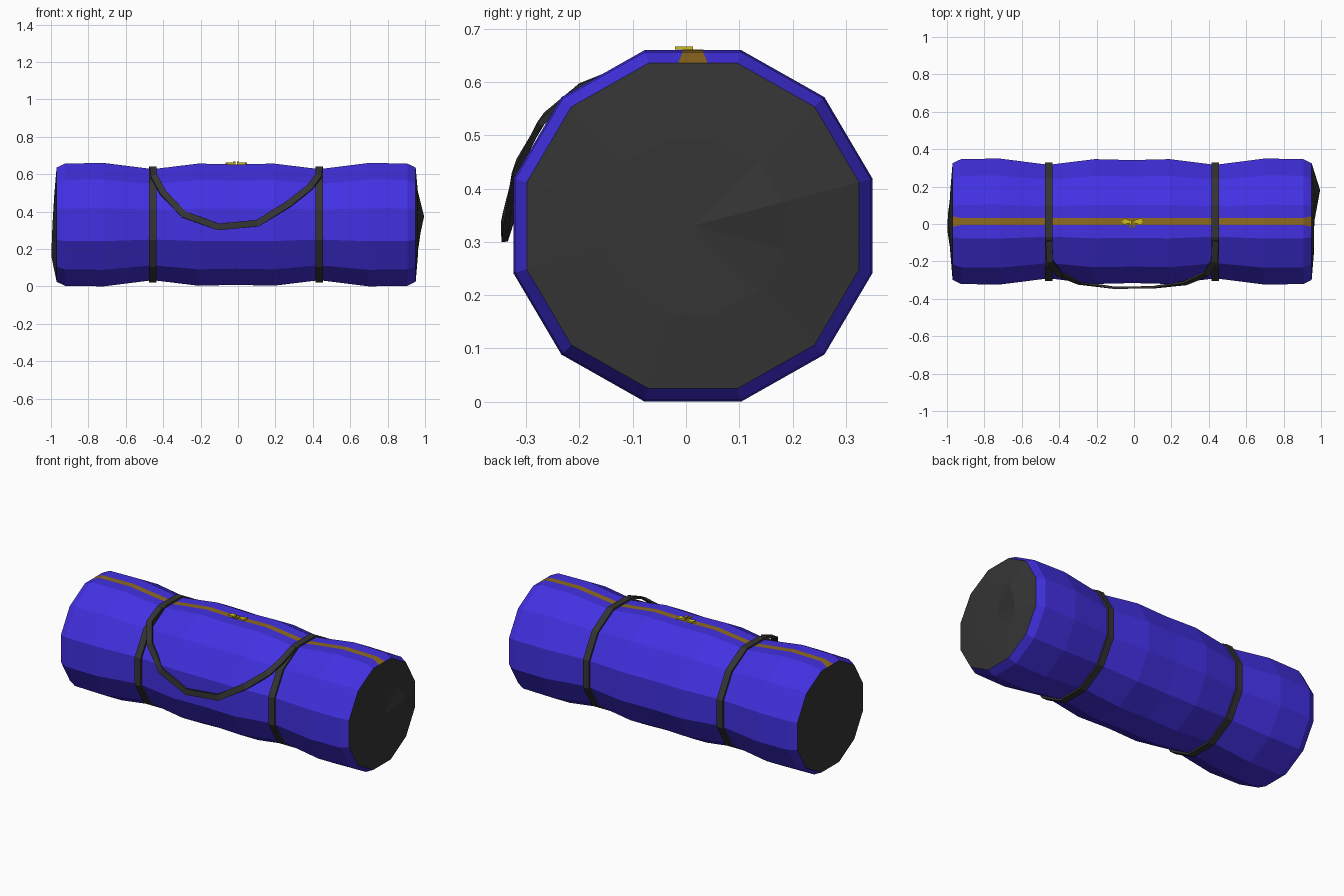
import bpy, bmesh, math
from mathutils import Vector

cube = bpy.data.objects.get("Cube")
if cube:
    bpy.data.objects.remove(cube, do_unlink=True)

CX, CY, CZ = -0.01, 0.013, 0.33      # centre of the bag
RY, RZ = 0.349, 0.3416               # corner radii of the 12-sided section


def material(name, rgb):
    m = bpy.data.materials.new(name)
    m.use_nodes = True
    m.diffuse_color = (*rgb, 1)
    m.node_tree.nodes["Principled BSDF"].inputs["Base Color"].default_value = (*rgb, 1)
    return m


BLUE = material("blue fabric", (0.055, 0.03, 0.76))
DARK = material("dark webbing", (0.035, 0.035, 0.035))
BROWN = material("brown zip tape", (0.27, 0.145, 0.014))
GOLD = material("gold metal", (0.62, 0.50, 0.01))


def finish(name, bm, *mats):
    bmesh.ops.recalc_face_normals(bm, faces=bm.faces)
    mesh = bpy.data.meshes.new(name)
    bm.to_mesh(mesh)
    bm.free()
    for m in mats:
        mesh.materials.append(m)
    obj = bpy.data.objects.new(name, mesh)
    bpy.context.collection.objects.link(obj)
    return obj


def section(x, scale, zip_half=None):
    """12-sided ring across the bag, optionally with two zip edges on top."""
    pts = []
    for i in range(12):
        a = math.radians(15 + 30 * i)
        pts.append(Vector((x, CY + RY * scale * math.cos(a), CZ + RZ * scale * math.sin(a))))
        if i == 2 and zip_half:
            z = pts[-1].z
            pts += [Vector((x, CY + zip_half, z)), Vector((x, CY - zip_half, z))]
    return pts


def loft(bm, rings, closed=False):
    """Join rings of points with quads; returns rings of vertices and face rows."""
    vs = [[bm.verts.new(p) for p in r] for r in rings]
    rows = []
    for k in range(len(vs) if closed else len(vs) - 1):
        a, b = vs[k], vs[(k + 1) % len(vs)]
        n = len(a)
        rows.append([bm.faces.new((a[i], a[(i + 1) % n], b[(i + 1) % n], b[i])) for i in range(n)])
    return vs, rows


# Bag body: pinched under the straps, zip tape along the top
half = [(0.96, 0.925), (0.915, 0.99), (0.71, 1.0), (0.445, 0.9), (0.2, 0.99)]
stations = [(-x, s) for x, s in half] + [(0, 0.975)] + [(x, s) for x, s in reversed(half)]
bm = bmesh.new()
rings = [section(CX + x, s, 0.028 if abs(x) > 0.95 else 0.019) for x, s in stations]
_, rows = loft(bm, rings)
for row in rows:
    row[3].material_index = 1
finish("bag_body", bm, BLUE, BROWN)


# End panels: shallow crumpled bulges
def end_panel(name, side, peak_angle, peak, centre):
    bm = bmesh.new()
    x = CX + side * 0.96
    inner = section(x, 0.5)
    for i, p in enumerate(inner):
        a = math.radians(15 + 30 * i - peak_angle)
        p.x += side * (0.012 + (peak - 0.012) * max(0, math.cos(a)) ** 6)
    vs, _ = loft(bm, [section(x, 0.925), inner])
    tip = bm.verts.new((x + side * centre, CY, CZ))
    for i in range(12):
        bm.faces.new((vs[1][i], vs[1][(i + 1) % 12], tip))
    finish(name, bm, DARK)


end_panel("left_end_panel", 1, 15, 0.045, 0.014)
end_panel("right_end_panel", -1, 265, 0.03, 0.022)

# Straps round the bag
for name, side in (("left_strap", 1), ("right_strap", -1)):
    bm = bmesh.new()
    x = CX + side * 0.445
    loft(bm, [section(x - 0.02, 0.89), section(x - 0.02, 0.94),
              section(x + 0.02, 0.94), section(x + 0.02, 0.89)], closed=True)
    finish(name, bm, DARK)

# Carrying handle: a flat ribbon hanging over the front
path = [Vector(p) for p in (
    (-0.455, -0.09, 0.635), (-0.45, -0.2, 0.59), (-0.40, -0.268, 0.5),
    (-0.29, -0.316, 0.385), (-0.105, -0.341, 0.318), (0.105, -0.338, 0.338),
    (0.27, -0.317, 0.44), (0.385, -0.268, 0.53), (0.43, -0.2, 0.59), (0.435, -0.09, 0.635))]
bm = bmesh.new()
rings = []
for i, p in enumerate(path):
    along = (path[min(i + 1, len(path) - 1)] - path[max(i - 1, 0)]).normalized()
    out = Vector((0, p.y - CY, p.z - CZ))
    out = (out - along * out.dot(along)).normalized()
    across = along.cross(out) * 0.018
    out *= 0.006
    rings.append([p + across + out, p - across + out, p - across - out, p + across - out])
vs, _ = loft(bm, rings)
bm.faces.new(vs[0])
bm.faces.new(vs[-1])
finish("carrying_handle", bm, DARK)


# Zip sliders: two tapered plates with pull tabs, meeting in the middle
def plate(bm, outline, z0, z1):
    vs, _ = loft(bm, [[Vector((x, y, z)) for x, y in outline] for z in (z0, z1)])
    bm.faces.new(vs[0])
    bm.faces.new(vs[1])


for name, side in (("left_zip_slider", 1), ("right_zip_slider", -1)):
    bm = bmesh.new()
    body = [(0.004, 0.006), (0.022, 0.01), (0.05, 0.02), (0.05, 0.007), (0.058, 0)]
    outline = body + [(x, -y) for x, y in reversed(body[:-1])]
    plate(bm, [(CX + side * x, CY + y) for x, y in outline], 0.652, 0.661)
    tab = [(0.004, 0), (0.014, 0), (0.016, -0.034), (0.006, -0.034)]
    plate(bm, [(CX + side * x, CY + y) for x, y in tab], 0.661, 0.667)
    finish(name, bm, GOLD)
